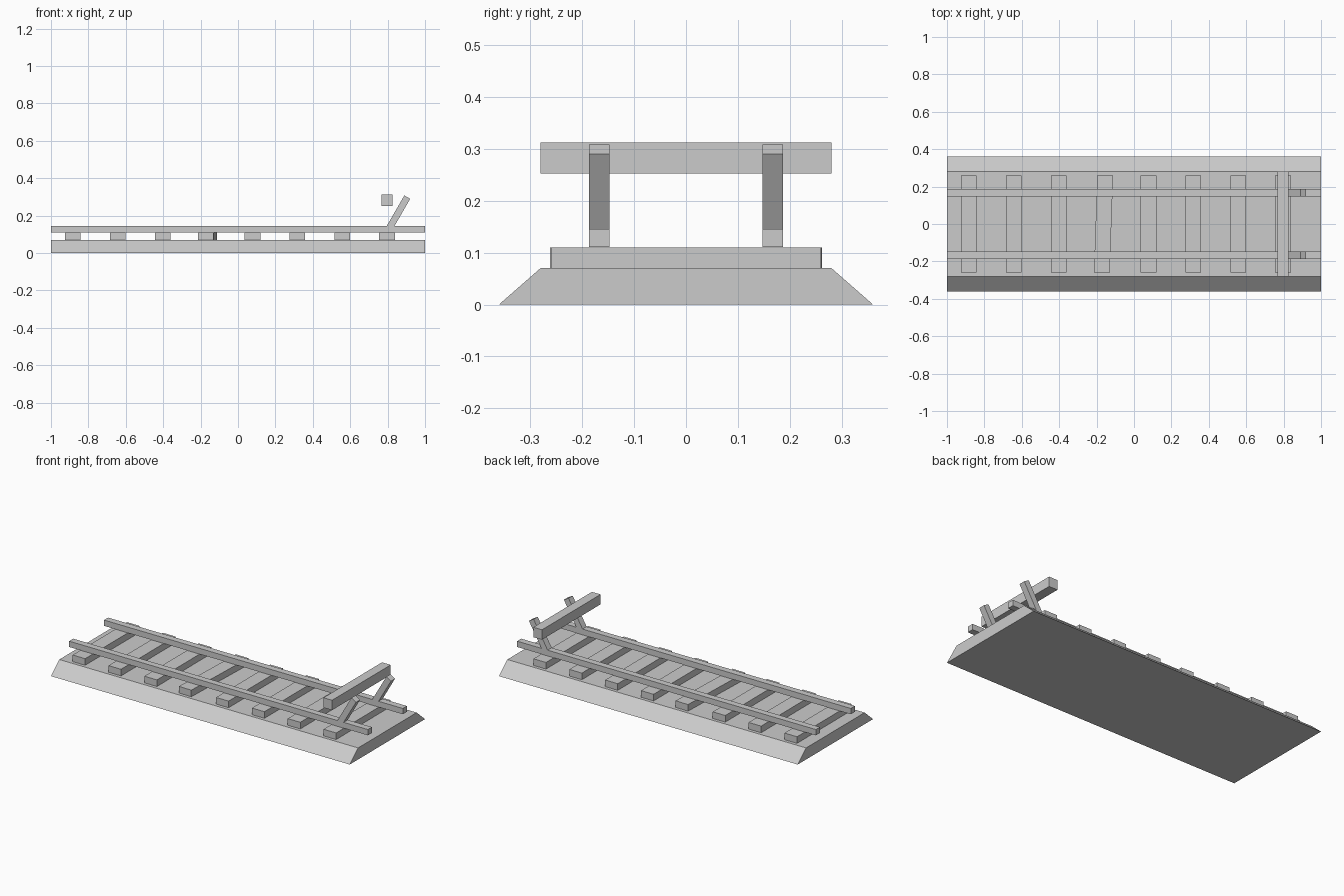
import bpy
import bmesh
import math

cube = bpy.data.objects.get("Cube")
if cube:
    bpy.data.objects.remove(cube, do_unlink=True)

grey = bpy.data.materials.new("plain grey")
grey.use_nodes = True
colour = (0.6, 0.6, 0.6, 1)
grey.diffuse_color = colour
grey.node_tree.nodes["Principled BSDF"].inputs["Base Color"].default_value = colour


def finish(name, bm):
    bmesh.ops.recalc_face_normals(bm, faces=bm.faces)
    mesh = bpy.data.meshes.new(name)
    bm.to_mesh(mesh)
    bm.free()
    mesh.materials.append(grey)
    obj = bpy.data.objects.new(name, mesh)
    bpy.context.collection.objects.link(obj)
    return obj


def box(name, centre, size, rotation=(0, 0, 0)):
    bm = bmesh.new()
    bmesh.ops.create_cube(bm, size=1)
    bmesh.ops.scale(bm, vec=size, verts=bm.verts)
    obj = finish(name, bm)
    obj.location = centre
    obj.rotation_euler = rotation
    return obj


# Ballast bed: trapezoid profile extruded along the track
bm = bmesh.new()
profile = [(-0.36, 0), (0.36, 0), (0.28, 0.07), (-0.28, 0.07)]
end = bm.faces.new([bm.verts.new((-1, y, z)) for y, z in profile])
extruded = bmesh.ops.extrude_face_region(bm, geom=[end])["geom"]
moved = [v for v in extruded if isinstance(v, bmesh.types.BMVert)]
bmesh.ops.translate(bm, vec=(2, 0, 0), verts=moved)
finish("ballast_bed", bm)

# Sleepers, one lying slightly askew
for i in range(8):
    turn = -0.035 if i == 3 else 0
    box(f"sleeper_{i + 1}", (-0.883 + 0.24 * i, 0, 0.09),
        (0.084, 0.52, 0.04), (0, 0, turn))

# Rails and the slanted buffer struts standing on them
for side, y in (("left", 0.167), ("right", -0.167)):
    # The front faces -y, so these are the back and front rails
    place = "back" if side == "left" else "front"
    box(f"{place}_rail", (0, y, 0.128), (2, 0.039, 0.035))
    box(f"{place}_buffer_strut", (0.855, y, 0.212),
        (0.036, 0.039, 0.2), (0, math.radians(30), 0))

# Buffer beam across the track
box("buffer_beam", (0.797, 0, 0.282), (0.058, 0.56, 0.06))
